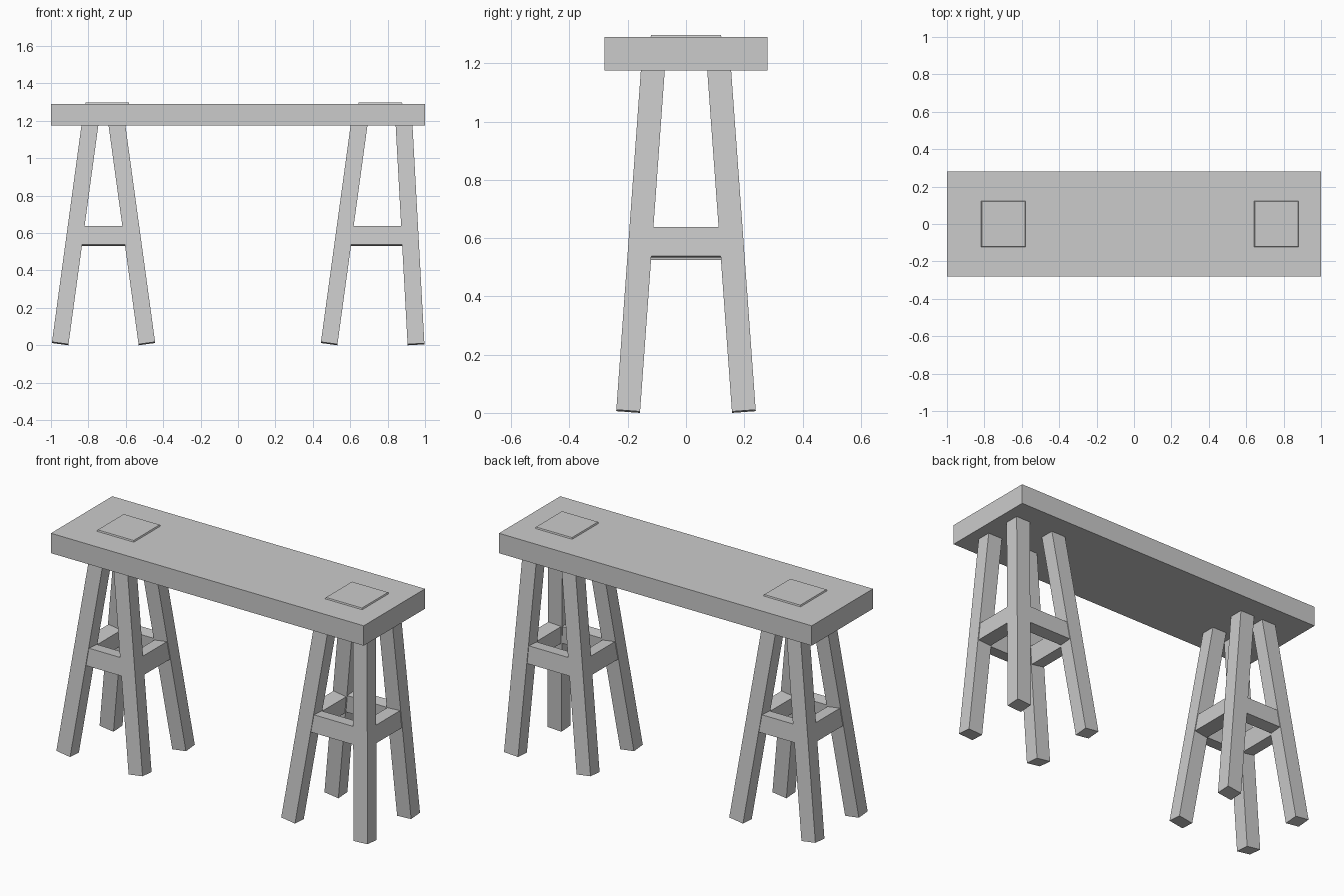
import bpy

if "Cube" in bpy.data.objects:
    bpy.data.objects.remove(bpy.data.objects["Cube"], do_unlink=True)

grey = bpy.data.materials.new("plain_grey")
grey.use_nodes = True
tone = (0.6, 0.6, 0.6, 1)
grey.diffuse_color = tone
grey.node_tree.nodes["Principled BSDF"].inputs["Base Color"].default_value = tone


def block(name, lower, upper):
    """Solid between two four-cornered ends, listed in the same order."""
    mesh = bpy.data.meshes.new(name)
    sides = [(i, (i + 1) % 4, (i + 1) % 4 + 4, i + 4) for i in range(4)]
    mesh.from_pydata(lower + upper, [], [(3, 2, 1, 0), (4, 5, 6, 7)] + sides)
    mesh.materials.append(grey)
    ob = bpy.data.objects.new(name, mesh)
    bpy.context.collection.objects.link(ob)
    # make every face point outward
    bpy.context.view_layer.objects.active = ob
    ob.select_set(True)
    bpy.ops.object.mode_set(mode='EDIT')
    bpy.ops.mesh.select_all(action='SELECT')
    bpy.ops.mesh.normals_make_consistent(inside=False)
    bpy.ops.object.mode_set(mode='OBJECT')
    ob.select_set(False)
    return ob


def rect(x0, x1, y0, y1, z):
    return [(x0, y0, z), (x1, y0, z), (x1, y1, z), (x0, y1, z)]


SLAB_Z, TOP_Z = 1.175, 1.29
LEG_X, LEG_Y = 0.09, 0.082      # leg thickness
RUNG_LOW, RUNG_HIGH = 0.538, 0.639


def at(line, z):
    """Outer leg edge at height z, from its foot and slab positions."""
    return line[0] + (line[1] - line[0]) * z / SLAB_Z


def slope(line):
    return abs(line[1] - line[0]) / SLAB_Z


# Table top
block("table_top", rect(-1, 1, -0.28, 0.28, SLAB_Z), rect(-1, 1, -0.28, 0.28, TOP_Z))

# Outer faces of each trestle: (position at foot, position under the slab)
y_lines = {-1: (-0.24, -0.155), 1: (0.24, 0.155)}
trestles = {
    "right": ({-1: (-0.997, -0.837), 1: (-0.441, -0.602)}, -0.699),
    "left": ({-1: (0.441, 0.602), 1: (0.997, 0.933)}, 0.761),
}

for side, (x_lines, centre) in trestles.items():
    # Splayed legs, ends cut square to their lean
    for sx, lx in x_lines.items():
        for sy, ly in y_lines.items():
            ends = []
            for z in (0, SLAB_Z + 0.05):
                ring = []
                for u, v in ((0, 0), (1, 0), (1, 1), (0, 1)):
                    h = z + (1 - u) * LEG_X * slope(lx) + (1 - v) * LEG_Y * slope(ly)
                    ring.append((at(lx, h) - sx * u * LEG_X, at(ly, h) - sy * v * LEG_Y, h))
                ends.append(ring)
            face = "front" if sy < 0 else "back"
            place = "outer" if (sx > 0) == (centre > 0) else "inner"
            block(f"{side}_{face}_{place}_leg", *ends)

    # Front and back rungs, leaning with the legs
    for sy, ly in y_lines.items():
        ends = []
        for z in (RUNG_LOW, RUNG_HIGH):
            ring = []
            for sx, v in ((-1, 0), (1, 0), (1, 1), (-1, 1)):
                h = z - v * LEG_Y * slope(ly)
                x = at(x_lines[sx], z) - sx * LEG_X * 0.5
                ring.append((x, at(ly, h) - sy * (0.004 + v * (LEG_Y - 0.008)), h))
            ends.append(ring)
        block(f"{side}_{'front' if sy < 0 else 'back'}_rung", *ends)

    # Side rungs
    for sx, lx in x_lines.items():
        ends = []
        for z in (RUNG_LOW, RUNG_HIGH):
            ring = []
            for sy, u in ((-1, 0), (1, 0), (1, 1), (-1, 1)):
                h = z - u * LEG_X * slope(lx)
                y = at(y_lines[sy], z) - sy * LEG_Y * 0.5
                ring.append((at(lx, h) - sx * (0.004 + u * (LEG_X - 0.008)), y, h))
            ends.append(ring)
        place = "outer" if (sx > 0) == (centre > 0) else "inner"
        block(f"{side}_{place}_side_rung", *ends)

    # Trestle cap showing through the table top, with chamfered rim
    block(f"{side}_cap_plate",
          rect(centre - 0.122, centre + 0.122, -0.125, 0.125, TOP_Z - 0.01),
          rect(centre - 0.115, centre + 0.115, -0.119, 0.119, TOP_Z + 0.008))
